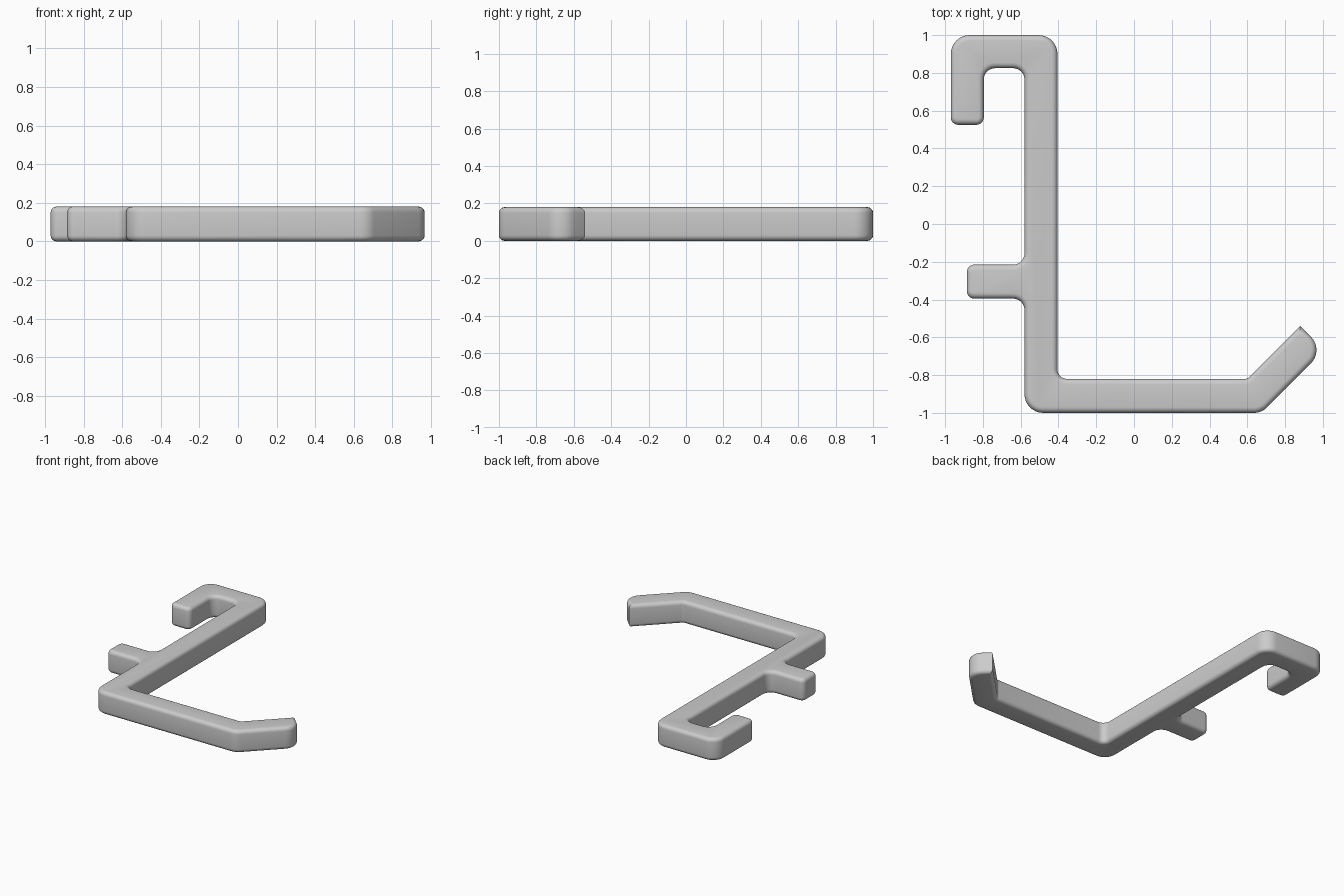
import bpy, bmesh, math
from mathutils import Vector

cube = bpy.data.objects.get("Cube")
if cube:
    bpy.data.objects.remove(cube)

HEIGHT = 0.18      # thickness of the flat hook
EDGE = 0.03        # rounding of the upper and lower rims
STEPS = 8          # segments per rounded corner

# Outline corners, counter-clockwise: x, y, corner radius
OUTLINE = [
    (-0.97, 1.0, 0.1), (-0.97, 0.525, 0.04), (-0.795, 0.525, 0.04),    # short hook
    (-0.795, 0.825, 0.06), (-0.58, 0.825, 0.06),                       # inside of hook
    (-0.58, -0.215, 0.06), (-0.885, -0.215, 0.04),                     # side peg
    (-0.885, -0.395, 0.04), (-0.58, -0.395, 0.06),
    (-0.58, -1.0, 0.1), (0.675, -1.0, 0.1),                            # long arm
    (1.0075, -0.6675, 0.1), (0.88, -0.54, 0), (0.6, -0.82, 0.03),      # slanted tip
    (-0.405, -0.82, 0.05), (-0.405, 1.0, 0.1),                         # upright
]


def ring(inset):
    """Rounded outline moved inwards by the given distance."""
    points = []
    for i, (x, y, radius) in enumerate(OUTLINE):
        corner = Vector((x, y))
        before = Vector(OUTLINE[i - 1][:2])
        after = Vector(OUTLINE[(i + 1) % len(OUTLINE)][:2])
        a, b = (corner - before).normalized(), (after - corner).normalized()
        na, nb = Vector((-a.y, a.x)), Vector((-b.y, b.x))
        miter = (na + nb) / (1 + na.dot(nb))
        turn = math.atan2(a.cross(b), a.dot(b))
        side = 1 if turn > 0 else -1
        center = corner + miter * radius * side
        r = radius - inset * side
        if radius == 0:
            center, r = corner + miter * inset, 0
        start = math.atan2(-na.y * side, -na.x * side)
        for k in range(STEPS + 1):
            t = start + turn * k / STEPS
            points.append(center + r * Vector((math.cos(t), math.sin(t))))
    return points


# Stack of outlines: rounded lower rim, straight wall, rounded upper rim
rim = []
for k in range(6):
    t = math.pi / 2 * k / 5
    rim.append((EDGE * (1 - math.sin(t)), EDGE * (1 - math.cos(t))))
levels = rim + [(inset, HEIGHT - z) for inset, z in reversed(rim)]

bm = bmesh.new()
rings = [[bm.verts.new((p.x, p.y, z)) for p in ring(inset)] for inset, z in levels]
count = len(rings[0])
for low, high in zip(rings, rings[1:]):
    for i in range(count):
        j = (i + 1) % count
        bm.faces.new((low[i], low[j], high[j], high[i]))
bm.faces.new(list(reversed(rings[0])))
bm.faces.new(rings[-1])
bmesh.ops.remove_doubles(bm, verts=bm.verts[:], dist=0.0001)
bmesh.ops.recalc_face_normals(bm, faces=bm.faces[:])

mesh = bpy.data.meshes.new("hook_body")
bm.to_mesh(mesh)
bm.free()
body = bpy.data.objects.new("hook_body", mesh)
bpy.context.collection.objects.link(body)

# Plain grey plastic
grey = bpy.data.materials.new("grey_plastic")
grey.use_nodes = True
color = (0.6, 0.6, 0.6, 1)
grey.diffuse_color = color
grey.node_tree.nodes["Principled BSDF"].inputs["Base Color"].default_value = color
mesh.materials.append(grey)

bpy.context.view_layer.objects.active = body
body.select_set(True)
bpy.ops.object.shade_smooth_by_angle(angle=math.radians(35))
